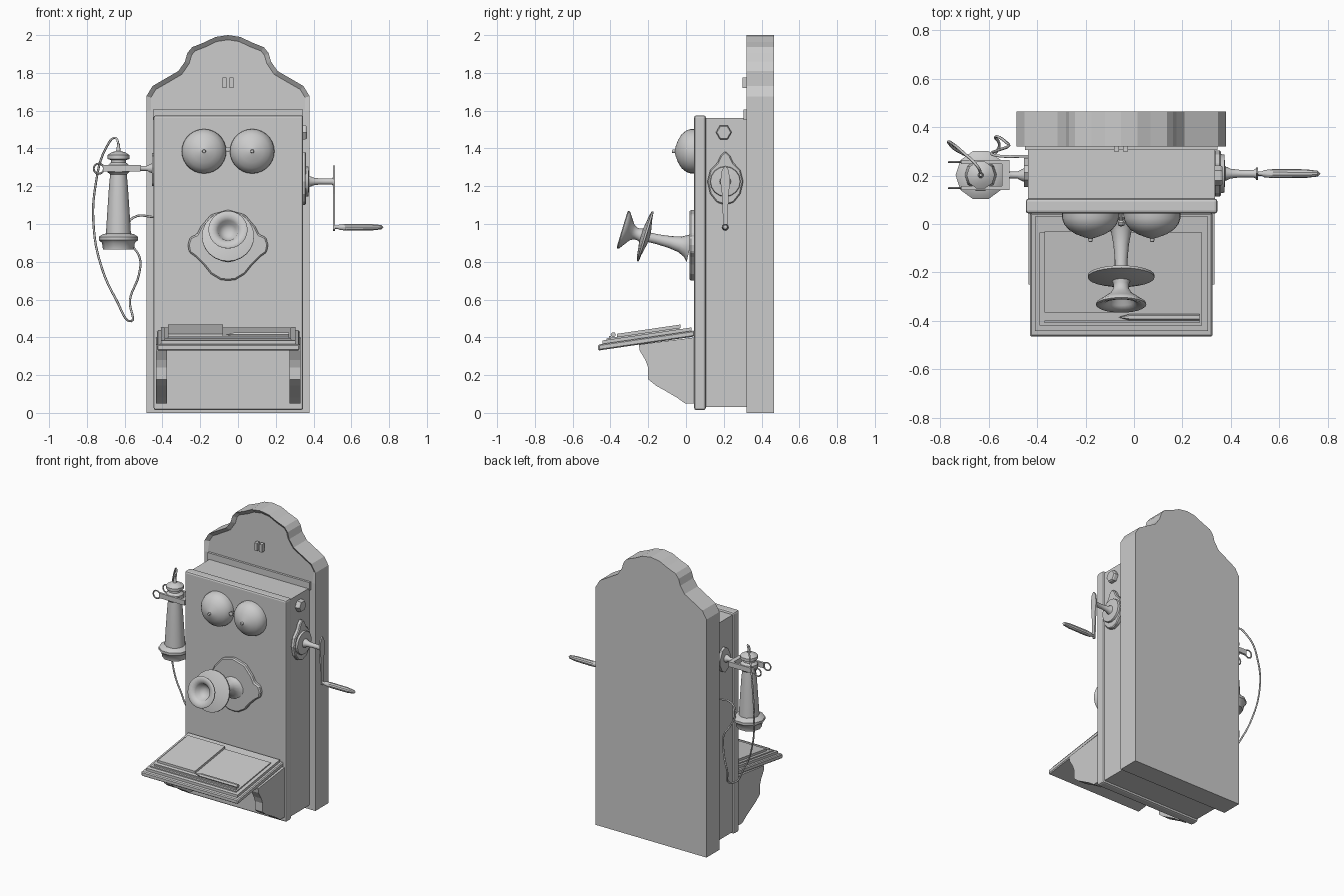
import bpy, bmesh, math
from mathutils import Vector, Matrix

CX = -0.053  # centre line of the cabinet


def finish(bm, name, smooth=None):
    bmesh.ops.remove_doubles(bm, verts=bm.verts, dist=1e-5)
    bmesh.ops.recalc_face_normals(bm, faces=bm.faces)
    me = bpy.data.meshes.new(name)
    bm.to_mesh(me)
    bm.free()
    ob = bpy.data.objects.new(name, me)
    bpy.context.collection.objects.link(ob)
    if smooth:
        bpy.ops.object.select_all(action='DESELECT')
        ob.select_set(True)
        bpy.context.view_layer.objects.active = ob
        bpy.ops.object.shade_smooth_by_angle(angle=math.radians(smooth))
    return ob


def bevel(ob, width, segments=2):
    m = ob.modifiers.new("bevel", 'BEVEL')
    m.width, m.segments = width, segments
    return ob


def prism(name, pts, axis, a, b, smooth=None):
    """Extrude a 2D outline along x (pts = y,z) or y (pts = x,z)."""
    bm = bmesh.new()
    place = (lambda u, v, w: (w, u, v)) if axis == 'x' else (lambda u, v, w: (u, w, v))
    rows = [[bm.verts.new(place(u, v, w)) for u, v in pts] for w in (a, b)]
    n = len(pts)
    for r in rows:
        bm.faces.new(r)
    for i in range(n):
        j = (i + 1) % n
        bm.faces.new((rows[0][i], rows[0][j], rows[1][j], rows[1][i]))
    return finish(bm, name, smooth)


def box(name, x, y, z):
    return prism(name, [(x[0], z[0]), (x[1], z[0]), (x[1], z[1]), (x[0], z[1])], 'y', *y)


def mirrored(half, c):
    """Full outline from a right half listed top to bottom on the centre line c."""
    return [(c + u, v) for u, v in half] + [(c - u, v) for u, v in half[-2:0:-1]]


def lathe(name, prof, loc, axis, segs=24, smooth=35):
    """Spin (radius, distance) pairs around an axis starting at loc."""
    bm = bmesh.new()
    rows = []
    for r, t in prof:
        rows.append([bm.verts.new((r * math.cos(k * math.tau / segs),
                                   r * math.sin(k * math.tau / segs), t)) for k in range(segs)])
    for r0, r1 in zip(rows, rows[1:]):
        for k in range(segs):
            j = (k + 1) % segs
            bm.faces.new((r0[k], r0[j], r1[j], r1[k]))
    q = Vector(axis).to_track_quat('Z', 'Y').to_matrix().to_4x4()
    bm.transform(Matrix.Translation(loc) @ q)
    return finish(bm, name, smooth)


def slab(name, x, y, h):
    """Board lying on the sloped writing shelf."""
    zz = lambda yy: 0.33 + (yy + 0.465) * 0.146
    pts = [(y[0], zz(y[0]) + h[0]), (y[1], zz(y[1]) + h[0]),
           (y[1], zz(y[1]) + h[1]), (y[0], zz(y[0]) + h[1])]
    return prism(name, pts, 'x', *x)


# Backboard with a scalloped top and chamfered upper front edge
top = [(0, 2.0), (0.067, 1.99), (0.122, 1.963), (0.19, 1.936), (0.215, 1.905),
       (0.228, 1.86), (0.262, 1.81), (0.34, 1.765), (0.40, 1.73), (0.432, 1.676),
       (0.432, 1.6), (0.432, 0), (0, 0)]
back = prism("backboard", mirrored(top, CX), 'y', 0.465, 0.32)
bm = bmesh.new()
bm.from_mesh(back.data)
bm.faces.ensure_lookup_table()
front = min(bm.faces, key=lambda f: f.calc_center_median().y)
outer = list(front.verts)
bmesh.ops.inset_region(bm, faces=[front], thickness=0.025)
for v in outer:
    if v.co.z > 1.61:
        v.co.y += 0.02
bm.to_mesh(back.data)
bm.free()
box("backboard_ledge", (-0.45, 0.345), (0.305, 0.33), (1.55, 1.605))

# Ornament on the backboard
for i, x in enumerate((-0.072, -0.035)):
    box(f"ornament_bar_{i}", (x - 0.011, x + 0.011), (0.30, 0.33), (1.72, 1.775))

# Cabinet and front door
box("cabinet", (-0.437, 0.334), (0.09, 0.33), (0.03, 1.56))
bevel(box("front_door", (-0.447, 0.345), (0.043, 0.105), (0.015, 1.575)), 0.012)

# Bells
dome = [(0, 0), (0.118, 0), (0.117, 0.022), (0.109, 0.045), (0.09, 0.068), (0.06, 0.087),
        (0.025, 0.1), (0.01, 0.104), (0.008, 0.118), (0, 0.12)]
for side, x in (("left", -0.18), ("right", 0.075)):
    lathe(f"bell_{side}", dome, (x, 0.045, 1.385), (0, -1, 0), 28, 50)
lathe("bell_clapper", [(0, 0), (0.006, 0), (0.006, 0.03), (0.014, 0.038), (0.014, 0.05), (0, 0.056)],
      (CX, 0.045, 1.395), (0, -1, 0), 10)

# Transmitter: mounting plate, stem, disc and mouthpiece
plate = [(0, 1.075), (0.09, 1.05), (0.145, 0.985), (0.165, 0.945), (0.2, 0.93), (0.213, 0.89),
         (0.205, 0.85), (0.17, 0.825), (0.13, 0.785), (0.09, 0.735), (0.04, 0.705), (0, 0.7)]
bevel(prism("transmitter_plate", mirrored(plate, CX), 'y', 0.05, 0.018), 0.008, 1)
tilt = Vector((0, -0.956, 0.29))
lathe("transmitter_stem", [(0, 0), (0.085, 0), (0.06, 0.02), (0.042, 0.055), (0.032, 0.11),
                           (0.026, 0.18), (0.026, 0.245), (0, 0.245)],
      (CX, 0.022, 0.88), (0, -0.237, 0.054), 16, 50)
lathe("transmitter_disc", [(0, -0.025), (0.04, -0.02), (0.1, -0.008), (0.138, -0.004), (0.138, 0.006),
                           (0.11, 0.013), (0.045, 0.022), (0, 0.024)],
      (CX, -0.215, 0.934), tilt, 24, 50)
lathe("mouthpiece", [(0, 0.01), (0.042, 0.01), (0.032, 0.035), (0.032, 0.055), (0.045, 0.075),
                     (0.08, 0.1), (0.102, 0.115), (0.104, 0.124), (0.096, 0.129), (0.07, 0.122),
                     (0.055, 0.11), (0.045, 0.08), (0.02, 0.065), (0, 0.063)],
      (CX, -0.215, 0.934), tilt, 24, 50)

# Writing shelf with pad, sheet and pencil
bevel(slab("shelf_board", (-0.43, 0.325), (-0.465, 0.045), (0, 0.032)), 0.006, 1)
slab("shelf_top", (-0.408, 0.305), (-0.442, 0.03), (0.03, 0.05))
slab("shelf_sheet", (-0.39, 0.28), (-0.42, -0.035), (0.048, 0.058))
slab("shelf_pad", (-0.37, -0.08), (-0.365, -0.03), (0.056, 0.074))
slab("shelf_rail", (-0.37, 0.27), (-0.408, -0.398), (0.056, 0.068))
lathe("pencil", [(0, 0), (0.014, 0), (0.014, 0.285), (0, 0.335)], (0.27, -0.385, 0.414), (-1, 0, 0), 6, 20)

# Shelf brackets
bracket = [(0.05, 0.4), (-0.25, 0.362), (-0.245, 0.33), (-0.215, 0.28), (-0.2, 0.24), (-0.2, 0.178),
           (-0.16, 0.145), (-0.115, 0.12), (-0.05, 0.082), (-0.005, 0.05), (0.05, 0.05)]
for side, x in (("left", -0.435), ("right", 0.272)):
    prism(f"bracket_{side}", bracket, 'x', x, x + 0.06)

# Crank on the right side
YC, ZC = 0.208, 1.225
crank = [(0, 1.385), (0.025, 1.362), (0.042, 1.325), (0.08, 1.285), (0.095, 1.225),
         (0.08, 1.16), (0.045, 1.115), (0, 1.1)]
bevel(prism("crank_plate", mirrored(crank, YC), 'x', 0.33, 0.36), 0.006, 1)
lathe("crank_shaft", [(0, 0), (0.082, 0), (0.078, 0.018), (0.03, 0.022), (0.02, 0.045), (0.016, 0.08),
                      (0.016, 0.14), (0.022, 0.15), (0.022, 0.155), (0, 0.155)],
      (0.355, YC, ZC), (1, 0, 0), 16)
arm = [(0, 1.31), (0.018, 1.285), (0.026, ZC), (0.018, 1.16), (0.011, 1.0), (0.011, 0.97), (0, 0.963)]
prism("crank_arm", mirrored(arm, YC), 'x', 0.503, 0.513)
lathe("crank_handle", [(0, 0), (0.009, 0), (0.009, 0.02), (0.015, 0.03), (0.019, 0.07), (0.018, 0.2),
                       (0.012, 0.25), (0, 0.262)], (0.508, YC, 0.983), (1, 0, 0), 10)
lathe("hex_nut", [(0, 0), (0.042, 0), (0.042, 0.028), (0.036, 0.036), (0, 0.036)],
      (0.33, 0.2, 1.485), (1, 0, 0), 6, 20)

# Receiver hook on the left side
RX, RY = -0.633, 0.202
hook = [(0, 1.375), (0.03, 1.36), (0.06, 1.3), (0.06, 1.27), (0.03, 1.215), (0, 1.2)]
prism("hook_plate", mirrored(hook, 0.212), 'x', -0.455, -0.43)
lathe("hook_arm", [(0, 0), (0.028, 0), (0.024, 0.012), (0.014, 0.03), (0.014, 0.06), (0.018, 0.075), (0, 0.075)],
      (-0.452, RY, 1.295), (-1, 0, 0), 10)
box("hook_crossbar", (-0.545, -0.515), (RY - 0.05, RY + 0.05), (1.277, 1.312))
for side, s in (("front", -1), ("rear", 1)):
    y = RY + s * 0.054
    box(f"hook_prong_{side}", (-0.715, -0.515), (y - 0.008, y + 0.008), (1.277, 1.312))
    bpy.ops.mesh.primitive_torus_add(major_segments=16, minor_segments=6, major_radius=0.027,
                                     minor_radius=0.005, location=(-0.737, y, 1.293),
                                     rotation=(math.pi / 2, 0, 0))
    bpy.context.object.name = f"hook_ring_{side}"

# Receiver
lathe("receiver", [(0, 0.865), (0.082, 0.865), (0.087, 0.9), (0.104, 0.915), (0.104, 0.932),
                   (0.085, 0.945), (0.066, 0.95), (0.06, 1.05), (0.05, 1.2), (0.044, 1.262),
                   (0.058, 1.275), (0.058, 1.31), (0.04, 1.325), (0.04, 1.338), (0.058, 1.345),
                   (0.058, 1.365), (0.035, 1.38), (0.012, 1.386), (0.006, 1.43), (0, 1.43)],
      (RX, RY, 0), (0, 0, 1), 10, 40)

# Cord
path = [(RX, RY, 1.38), (-0.648, 0.24, 1.455), (-0.70, 0.29, 1.40), (-0.755, 0.335, 1.2),
        (-0.765, 0.335, 1.0), (-0.725, 0.3, 0.78), (-0.645, 0.275, 0.6), (-0.567, 0.3, 0.485),
        (-0.572, 0.36, 0.6), (-0.525, 0.335, 0.73), (-0.52, 0.32, 0.82), (-0.56, 0.305, 0.89),
        (-0.588, 0.29, 0.98), (-0.55, 0.28, 1.036), (-0.435, 0.28, 1.036)]
cu = bpy.data.curves.new("cord", 'CURVE')
cu.dimensions = '3D'
cu.bevel_depth, cu.bevel_resolution, cu.resolution_u = 0.006, 1, 6
sp = cu.splines.new('BEZIER')
sp.bezier_points.add(len(path) - 1)
for p, co in zip(sp.bezier_points, path):
    p.co = co
    p.handle_left_type = p.handle_right_type = 'AUTO'
bpy.context.collection.objects.link(bpy.data.objects.new("cord", cu))
